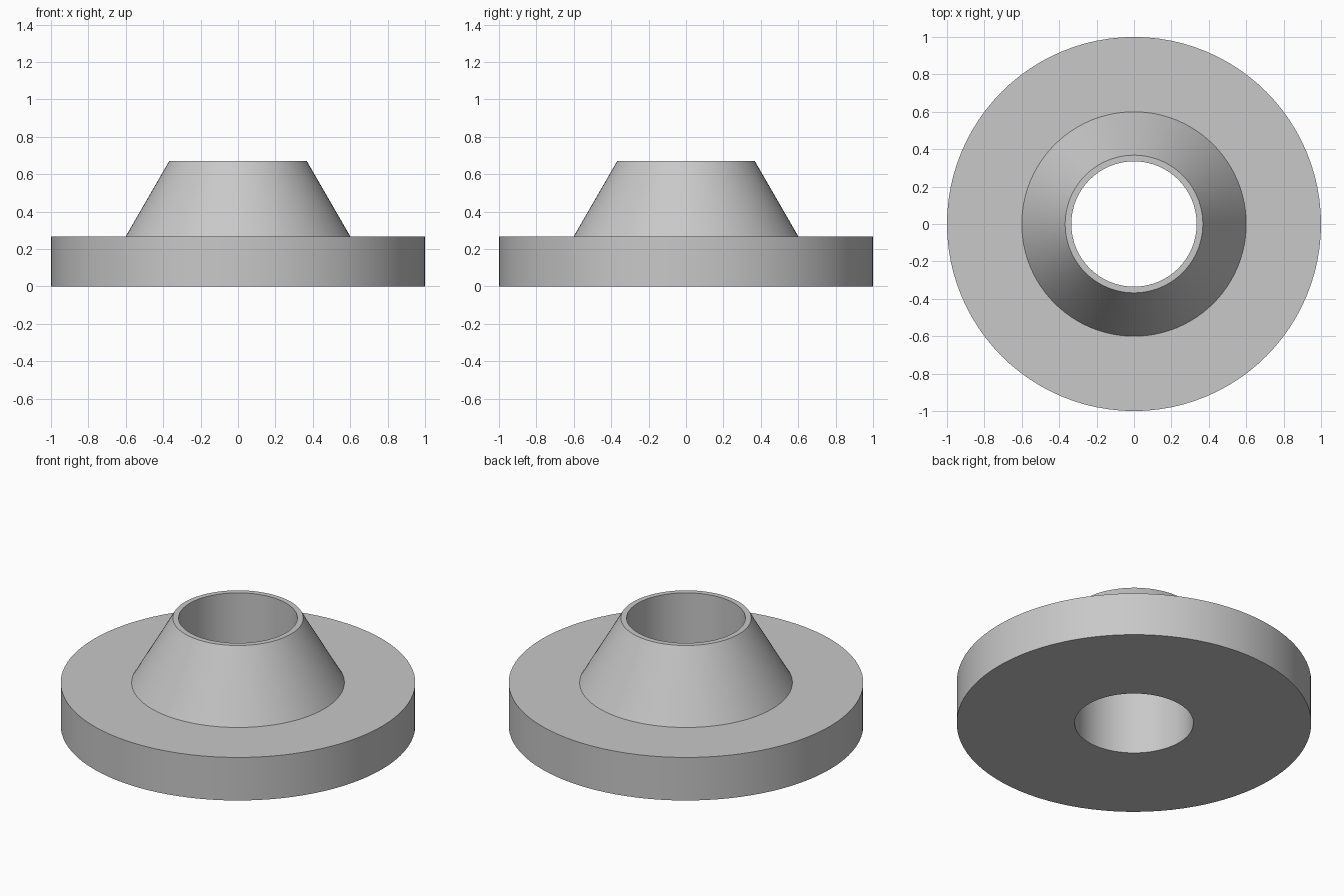
import bpy
import bmesh
import math

cube = bpy.data.objects.get("Cube")
if cube:
    bpy.data.objects.remove(cube, do_unlink=True)

SEGMENTS = 96

# Plain grey metal
grey = bpy.data.materials.new("grey_metal")
grey.use_nodes = True
colour = (0.58, 0.58, 0.58, 1)
grey.diffuse_color = colour
grey.node_tree.nodes["Principled BSDF"].inputs["Base Color"].default_value = colour


def lathe(name, profile):
    """Spin a closed (radius, height) profile around the z axis."""
    bm = bmesh.new()
    verts = [bm.verts.new((r, 0, z)) for r, z in profile]
    edges = [bm.edges.new((v, verts[i - 1])) for i, v in enumerate(verts)]
    bmesh.ops.spin(bm, geom=verts + edges, cent=(0, 0, 0), axis=(0, 0, 1),
                   angle=math.tau, steps=SEGMENTS, use_merge=True)
    bmesh.ops.remove_doubles(bm, verts=bm.verts, dist=0.0001)
    bmesh.ops.recalc_face_normals(bm, faces=bm.faces)
    mesh = bpy.data.meshes.new(name)
    bm.to_mesh(mesh)
    bm.free()
    mesh.materials.append(grey)
    obj = bpy.data.objects.new(name, mesh)
    bpy.context.collection.objects.link(obj)
    bpy.ops.object.select_all(action="DESELECT")
    obj.select_set(True)
    bpy.context.view_layer.objects.active = obj
    bpy.ops.object.shade_smooth_by_angle(angle=math.radians(30))
    return obj


# Disc, tapered hub and through bore in one closed profile
BORE, HUB_TOP, HUB_BASE, RIM = 0.335, 0.368, 0.6, 1.0
DISC_HEIGHT, TOTAL_HEIGHT = 0.268, 0.67
lathe("flange_with_tapered_hub", [
    (BORE, 0), (RIM, 0), (RIM, DISC_HEIGHT), (HUB_BASE, DISC_HEIGHT),
    (HUB_TOP, TOTAL_HEIGHT), (BORE, TOTAL_HEIGHT),
])
